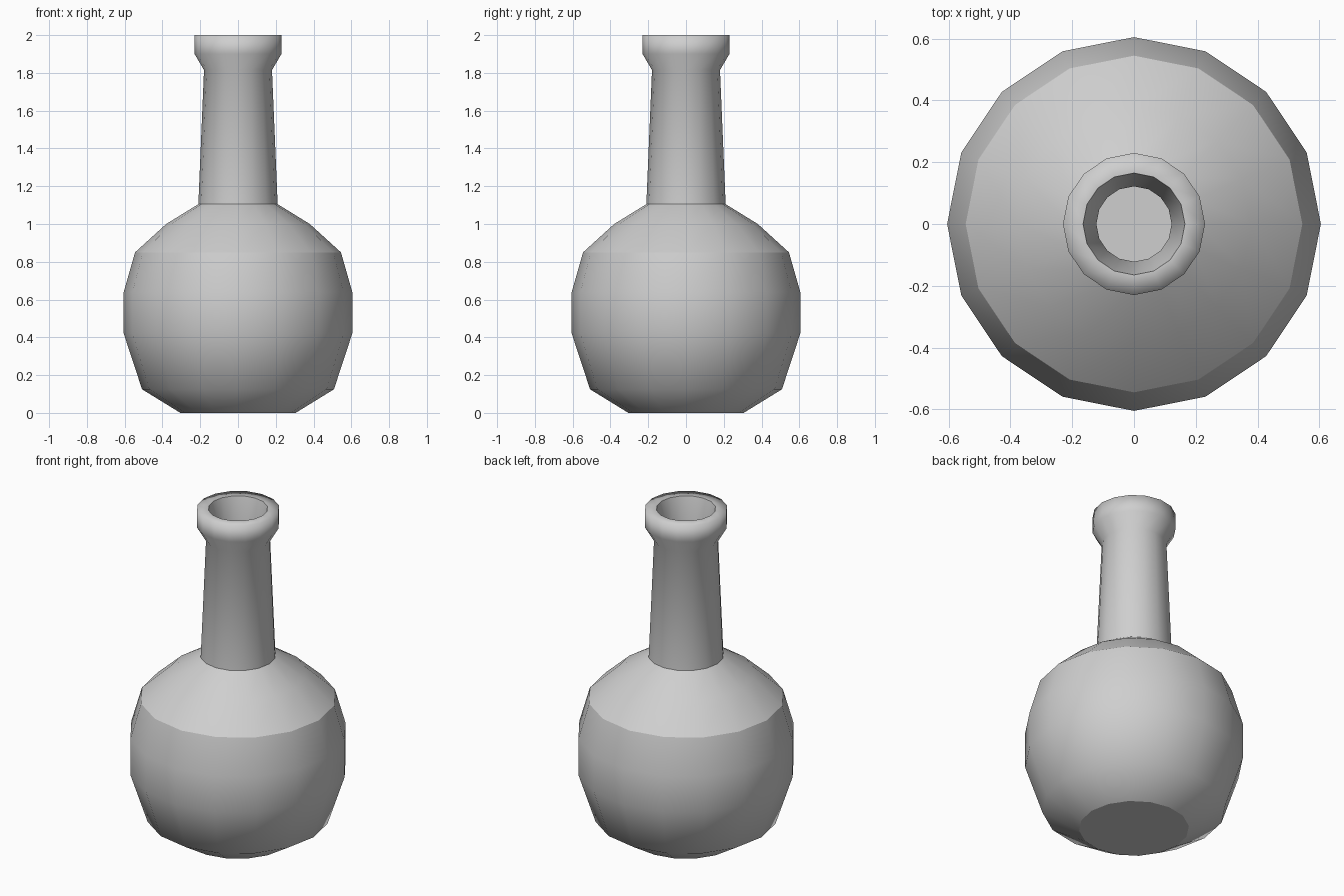
import bpy, bmesh, math

if "Cube" in bpy.data.objects:
    bpy.data.objects.remove(bpy.data.objects["Cube"], do_unlink=True)

SIDES = 16

# (radius, height, sharp) from the base up the outside, then down the inside
PROFILE = [
    (0.305, 0.0, True), (0.508, 0.125, False), (0.605, 0.42, False),
    (0.605, 0.64, False), (0.545, 0.85, True), (0.38, 1.0, False),
    (0.21, 1.105, True), (0.18, 1.815, False), (0.23, 1.9, False),
    (0.23, 2.0, False), (0.165, 2.0, True), (0.122, 1.82, False),
    (0.15, 1.09, True), (0.34, 0.95, False), (0.49, 0.82, True),
    (0.545, 0.63, False), (0.545, 0.43, False), (0.46, 0.17, False),
    (0.29, 0.06, True),
]

# Plain grey
grey = bpy.data.materials.new("plain_grey")
grey.use_nodes = True
color = (0.62, 0.62, 0.62, 1.0)
grey.diffuse_color = color
bsdf = next(n for n in grey.node_tree.nodes if n.type == 'BSDF_PRINCIPLED')
bsdf.inputs["Base Color"].default_value = color

# Hollow flask, lathed ring by ring
bm = bmesh.new()
rings = []
for radius, height, _ in PROFILE:
    rings.append([
        bm.verts.new((radius * math.cos(i * math.tau / SIDES),
                      radius * math.sin(i * math.tau / SIDES), height))
        for i in range(SIDES)])
for low, high in zip(rings, rings[1:]):
    for i in range(SIDES):
        j = (i + 1) % SIDES
        bm.faces.new((low[i], low[j], high[j], high[i]))

# Base underside and inner floor
bm.faces.new(rings[0][::-1])
bm.faces.new(rings[-1])

# Smooth shading, split along the sharp rings
for face in bm.faces:
    face.smooth = True
for ring, (_, _, sharp) in zip(rings, PROFILE):
    for i in range(SIDES):
        edge = bm.edges.get((ring[i], ring[(i + 1) % SIDES]))
        edge.smooth = not sharp

mesh = bpy.data.meshes.new("flask")
bm.to_mesh(mesh)
bm.free()
mesh.materials.append(grey)
flask = bpy.data.objects.new("flask", mesh)
bpy.context.scene.collection.objects.link(flask)
